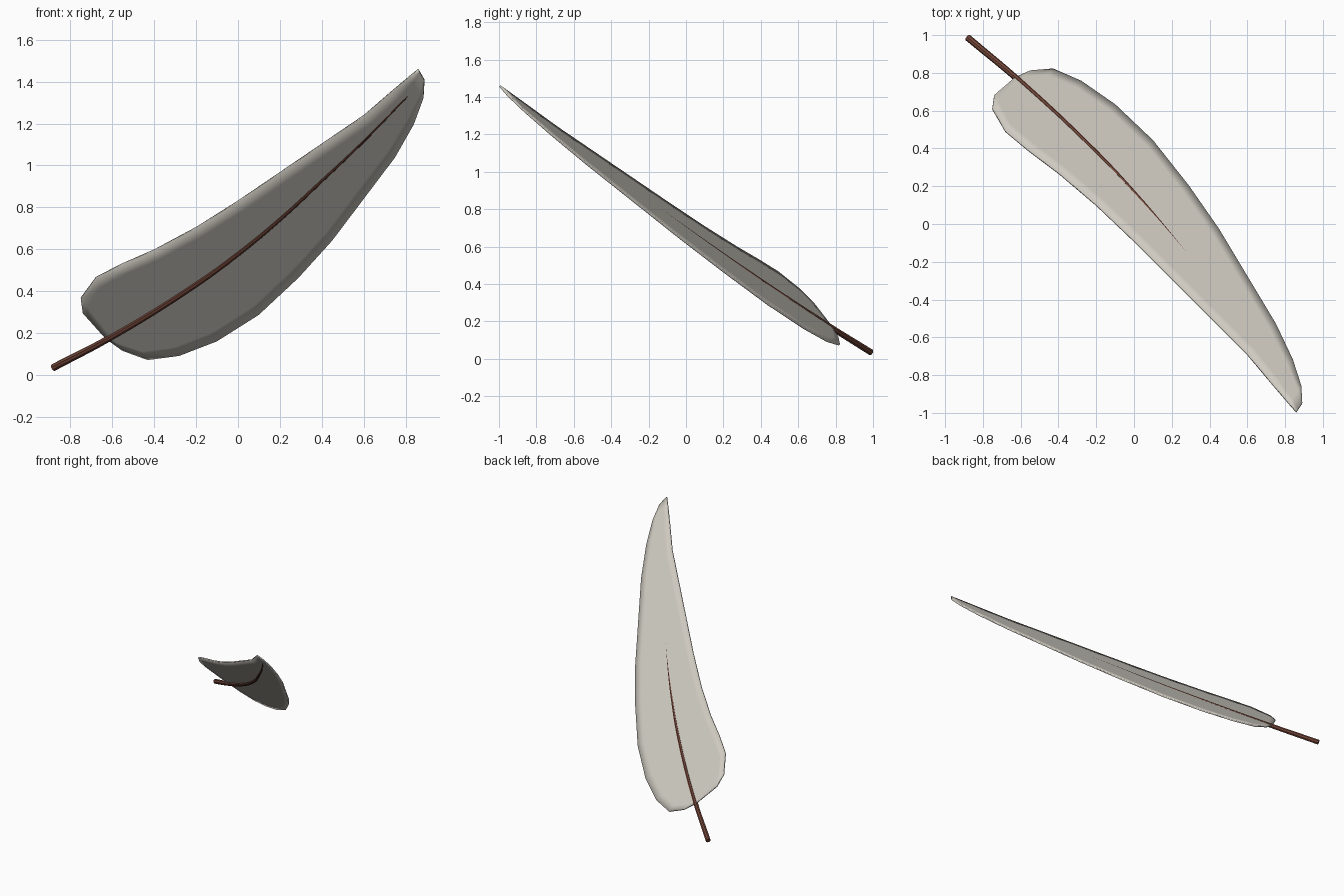
import bpy, bmesh
from mathutils import Vector

if "Cube" in bpy.data.objects:
    bpy.data.objects.remove(bpy.data.objects["Cube"])

NORMAL = Vector((0.285, 0.965, 1)).normalized()
HALF = 0.005      # half thickness of the vane
RIM = 0.06        # width of the softly shaded border


def material(name, rgb):
    m = bpy.data.materials.new(name)
    m.use_nodes = True
    m.diffuse_color = (*rgb, 1)
    m.node_tree.nodes["Principled BSDF"].inputs["Base Color"].default_value = (*rgb, 1)
    return m


def on_plane(x, y):
    """Lift a plan point onto the tilted plane of the feather."""
    return Vector((x, y, 0.743 - 0.285 * x - 0.965 * y))


# Vane: stations from base to tip, each giving the two edge points in plan
stations = [
    ((-.74, .68), (-.63, .775)), ((-.75, .61), (-.55, .81)),
    ((-.68, .49), (-.43, .82)), ((-.56, .39), (-.28, .755)),
    ((-.4, .27), (-.1, .63)), ((-.2, .10), (.1, .44)),
    ((0, -.09), (.29, .2)), ((.2, -.29), (.45, -.03)),
    ((.4, -.49), (.6, -.28)), ((.6, -.69), (.75, -.53)),
    ((.73, -.845), (.84, -.72)), ((.82, -.95), (.885, -.86)),
    ((.86, -.995), (.89, -.95)),
]
bm = bmesh.new()
rows = []
for a, b in stations:
    a, b = on_plane(*a), on_plane(*b)
    rim = min(RIM / (b - a).length, 0.25)
    steps = (0, rim, (rim + 0.5) / 2, 0.5, (1.5 - rim) / 2, 1 - rim, 1)
    rows.append([[bm.verts.new(a.lerp(b, u) + NORMAL * side * HALF) for u in steps]
                 for side in (1, -1)])
for (top0, low0), (top1, low1) in zip(rows, rows[1:]):
    for i in range(len(top0) - 1):
        bm.faces.new((top0[i], top1[i], top1[i + 1], top0[i + 1]))
        bm.faces.new((low0[i], low0[i + 1], low1[i + 1], low1[i]))
    for i in (0, -1):
        bm.faces.new((top0[i], low0[i], low1[i], top1[i]))
for top, low in (rows[0], rows[-1]):
    for i in range(len(top) - 1):
        bm.faces.new((top[i], top[i + 1], low[i + 1], low[i]))
bmesh.ops.recalc_face_normals(bm, faces=bm.faces)
for f in bm.faces:
    f.smooth = True
mesh = bpy.data.meshes.new("vane")
bm.to_mesh(mesh)
bm.free()
mesh.materials.append(material("pale_grey", (0.62, 0.59, 0.53)))
vane = bpy.data.objects.new("vane", mesh)
bpy.context.collection.objects.link(vane)

# Quill: tapered round shaft lying slightly towards the underside
path = [(-.88, .99), (-.6, .755), (-.2, .38), (0, .17), (.2, -.06),
        (.4, -.31), (.6, -.565), (.81, -.85)]
curve = bpy.data.curves.new("quill", "CURVE")
curve.dimensions = "3D"
curve.bevel_depth = 0.018
curve.bevel_resolution = 2
curve.resolution_u = 4
curve.use_fill_caps = True
spline = curve.splines.new("BEZIER")
spline.bezier_points.add(len(path) - 1)
for i, (p, xy) in enumerate(zip(spline.bezier_points, path)):
    p.co = on_plane(*xy) - NORMAL * 0.004
    p.handle_left_type = p.handle_right_type = "AUTO"
    p.radius = 1 - 0.8 * i / (len(path) - 1)
curve.materials.append(material("brown", (0.17, 0.06, 0.04)))
quill = bpy.data.objects.new("quill", curve)
bpy.context.collection.objects.link(quill)
bpy.ops.object.select_all(action="DESELECT")
quill.select_set(True)
bpy.context.view_layer.objects.active = quill
bpy.ops.object.convert(target="MESH")
bpy.ops.object.shade_smooth_by_angle()
